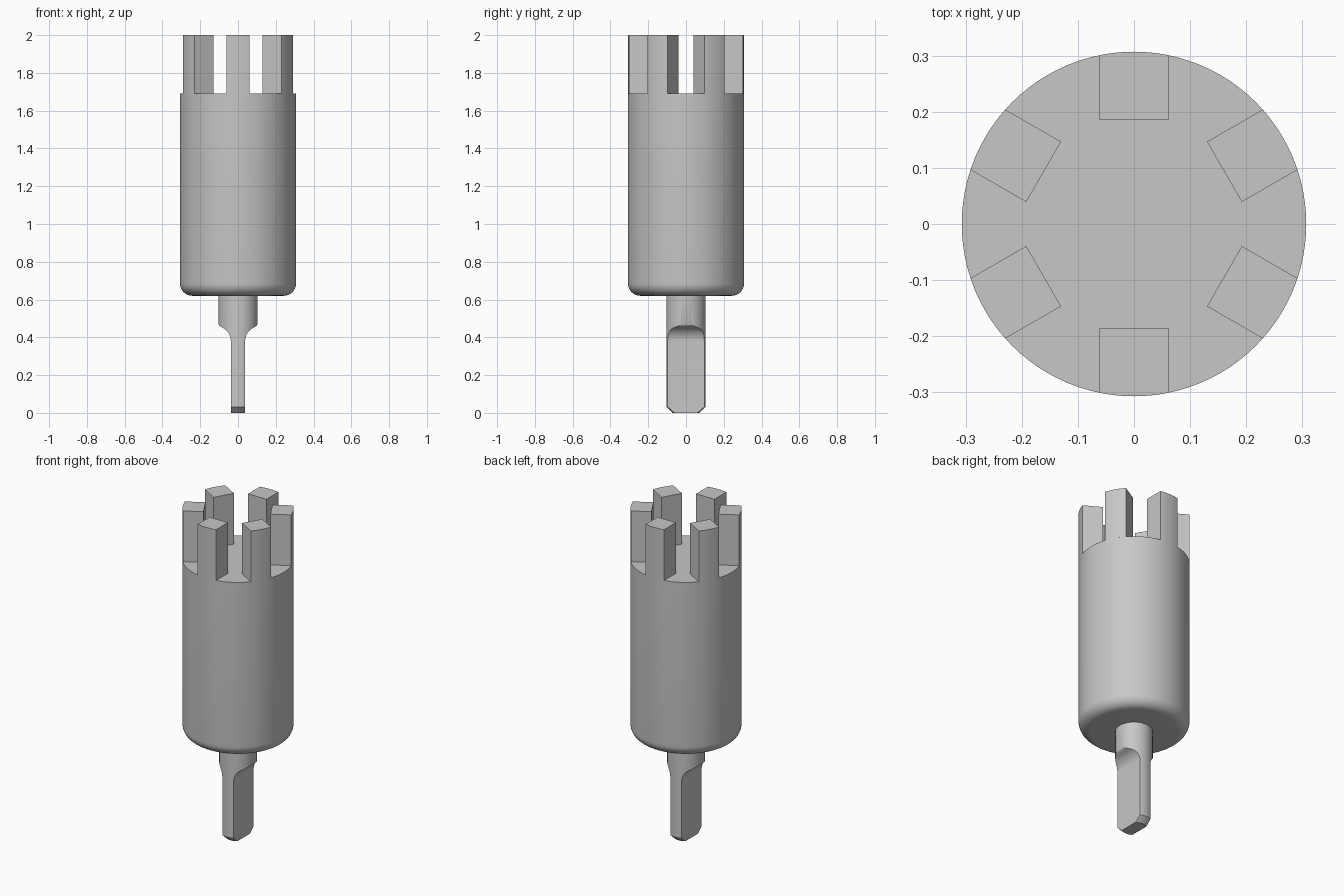
import bpy, bmesh
from math import sin, cos, pi, radians, asin
from mathutils import Matrix

old = bpy.data.objects.get("Cube")
if old:
    bpy.data.objects.remove(old, do_unlink=True)

grey = bpy.data.materials.new("light_grey")
grey.use_nodes = True
colour = (0.57, 0.57, 0.57, 1)
grey.diffuse_color = colour
grey.node_tree.nodes["Principled BSDF"].inputs["Base Color"].default_value = colour

R = 0.307          # body radius
STEM_R = 0.104
SHOULDER = 1.69    # top of the body, foot of the teeth


def finish(name, bm):
    bmesh.ops.recalc_face_normals(bm, faces=bm.faces)
    mesh = bpy.data.meshes.new(name)
    bm.to_mesh(mesh)
    bm.free()
    mesh.materials.append(grey)
    obj = bpy.data.objects.new(name, mesh)
    bpy.context.collection.objects.link(obj)
    return obj


def smooth(obj):
    bpy.ops.object.select_all(action='DESELECT')
    obj.select_set(True)
    bpy.context.view_layer.objects.active = obj
    bpy.ops.object.shade_smooth_by_angle(angle=radians(30))


def lathe(name, profile, steps=96):
    """Spin (radius, z) points, which start and end on the axis."""
    bm = bmesh.new()
    verts = [bm.verts.new((r, 0, z)) for r, z in profile]
    edges = [bm.edges.new(pair) for pair in zip(verts, verts[1:])]
    bmesh.ops.spin(bm, geom=verts + edges, cent=(0, 0, 0), axis=(0, 0, 1),
                   angle=2 * pi, steps=steps, use_duplicate=False)
    bmesh.ops.remove_doubles(bm, verts=bm.verts, dist=1e-5)
    return finish(name, bm)


def prism(name, points, offset):
    """Extrude a closed outline of 3D points."""
    bm = bmesh.new()
    face = bm.faces.new([bm.verts.new(p) for p in points])
    top = bmesh.ops.extrude_face_region(bm, geom=[face])["geom"]
    bmesh.ops.translate(bm, vec=offset,
                        verts=[v for v in top if isinstance(v, bmesh.types.BMVert)])
    return finish(name, bm)


# Body with a rounded lower rim
fillet, base = 0.065, 0.62
rim = [(R - fillet + fillet * sin(a), base + fillet - fillet * cos(a))
       for a in (i * pi / 20 for i in range(11))]
smooth(lathe("body", [(0, base)] + rim + [(R, SHOULDER), (0, SHOULDER)]))

# Six teeth whose outer faces follow the body
half, inner = 0.062, 0.186
sweep = asin(half / R)
arc = [(R * cos(a), R * sin(a), SHOULDER)
       for a in (sweep * (i / 4 - 1) for i in range(9))]
outline = [(inner, half, SHOULDER), (inner, -half, SHOULDER)] + arc
for i in range(6):
    tooth = prism(f"tooth_{i + 1}", outline, (0, 0, 2 - SHOULDER))
    tooth.data.transform(Matrix.Rotation(radians(30 + 60 * i), 4, 'Z'))
    smooth(tooth)

# Round stem with a chamfered tip
stem = lathe("stem", [(0, 0), (0.071, 0), (STEM_R, 0.032),
                      (STEM_R, 0.64), (0, 0.64)])

# Outline that leaves two flats running out through hollow curves
flat, hollow, start = 0.038, 0.08, 0.38
side = [(flat, -0.1)]
side += [(flat + hollow * (1 - cos(a)), start + hollow * sin(a))
         for a in (radians(6 * i) for i in range(12))]
side += [(0.094, 0.459), (0.101, 0.465), (0.106, 0.475), (0.15, 0.485), (0.15, 0.8)]
loop = [(x, -0.2, z) for x, z in side] + [(-x, -0.2, z) for x, z in reversed(side)]
cutter = prism("stem_cutter", loop, (0, 0.4, 0))
cutter.hide_render = True

cut = stem.modifiers.new("flats", 'BOOLEAN')
cut.operation = 'INTERSECT'
cut.solver = 'EXACT'
cut.object = cutter
bpy.ops.object.select_all(action='DESELECT')
stem.select_set(True)
bpy.context.view_layer.objects.active = stem
bpy.ops.object.modifier_apply(modifier=cut.name)
bpy.data.objects.remove(cutter, do_unlink=True)
smooth(stem)
